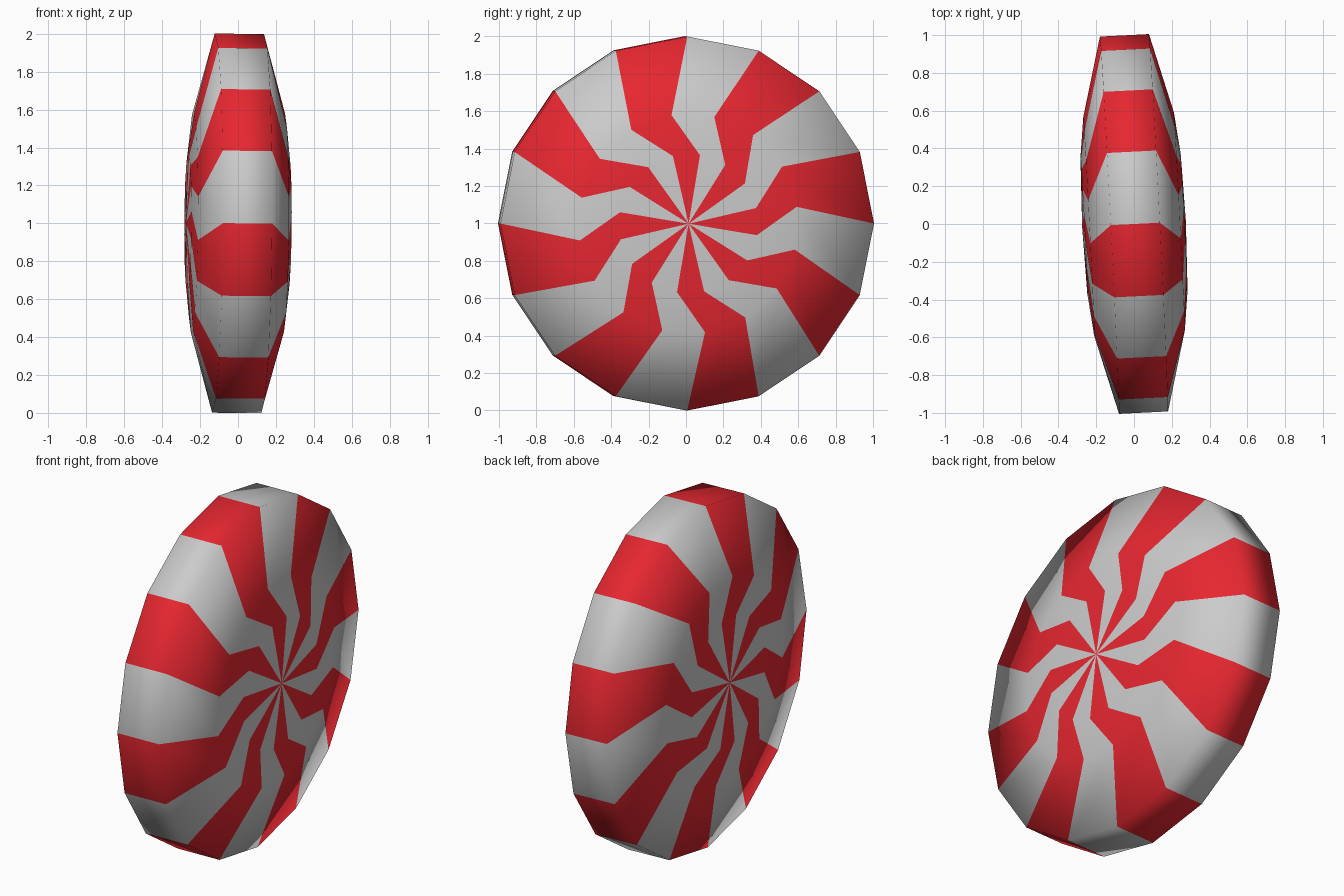
import bpy, bmesh, math
from mathutils import Vector

if "Cube" in bpy.data.objects:
    bpy.data.objects.remove(bpy.data.objects["Cube"])

SIDES = 16
STEP = 2 * math.pi / SIDES
POLE = 0.275

# Half profile from rim to face centre: distance along the axis, radius, twist in degrees
HALF = [(0.13, 1.0, 0), (0.24, 0.587, 8.8), (0.265, 0.371, -9.5)]
# The other face is a mirror image, so the stripes line up across the rim
PROFILE = [(-x, r, t) for x, r, t in reversed(HALF)] + HALF

bm = bmesh.new()


def ring(x, radius, twist):
    angles = [math.radians(twist) + i * STEP for i in range(SIDES)]
    return [bm.verts.new((x, radius * math.cos(a), radius * math.sin(a))) for a in angles]


def add_face(verts, i):
    face = bm.faces.new(verts)
    face.material_index = 1 - i % 2      # alternate red and plain stripes
    face.smooth = True


# Swirled disc: rings joined by quads, closed by a fan on each side
rings = [ring(*p) for p in PROFILE]
left = bm.verts.new((-POLE, 0, 0))
right = bm.verts.new((POLE, 0, 0))
for i in range(SIDES):
    j = (i + 1) % SIDES
    for a, b in zip(rings, rings[1:]):
        add_face((a[i], a[j], b[j], b[i]), i)
    add_face((left, rings[0][j], rings[0][i]), i)
    add_face((right, rings[-1][i], rings[-1][j]), i)
bmesh.ops.recalc_face_normals(bm, faces=bm.faces)

mesh = bpy.data.meshes.new("striped_candy")
bm.to_mesh(mesh)
bm.free()

# Plain stripes use the empty slot, red stripes the second one
red = bpy.data.materials.new("red_stripe")
red.diffuse_color = (0.8, 0.02, 0.03, 1)
red.use_nodes = True
red.node_tree.nodes["Principled BSDF"].inputs["Base Color"].default_value = red.diffuse_color
mesh.materials.append(None)
mesh.materials.append(red)

candy = bpy.data.objects.new("striped_candy", mesh)
bpy.context.collection.objects.link(candy)
# The disc stands on its rim, turned very slightly
candy.rotation_euler = (0, math.radians(0.4), math.radians(2.9))
candy.location = Vector((0, 0, 1.0))
